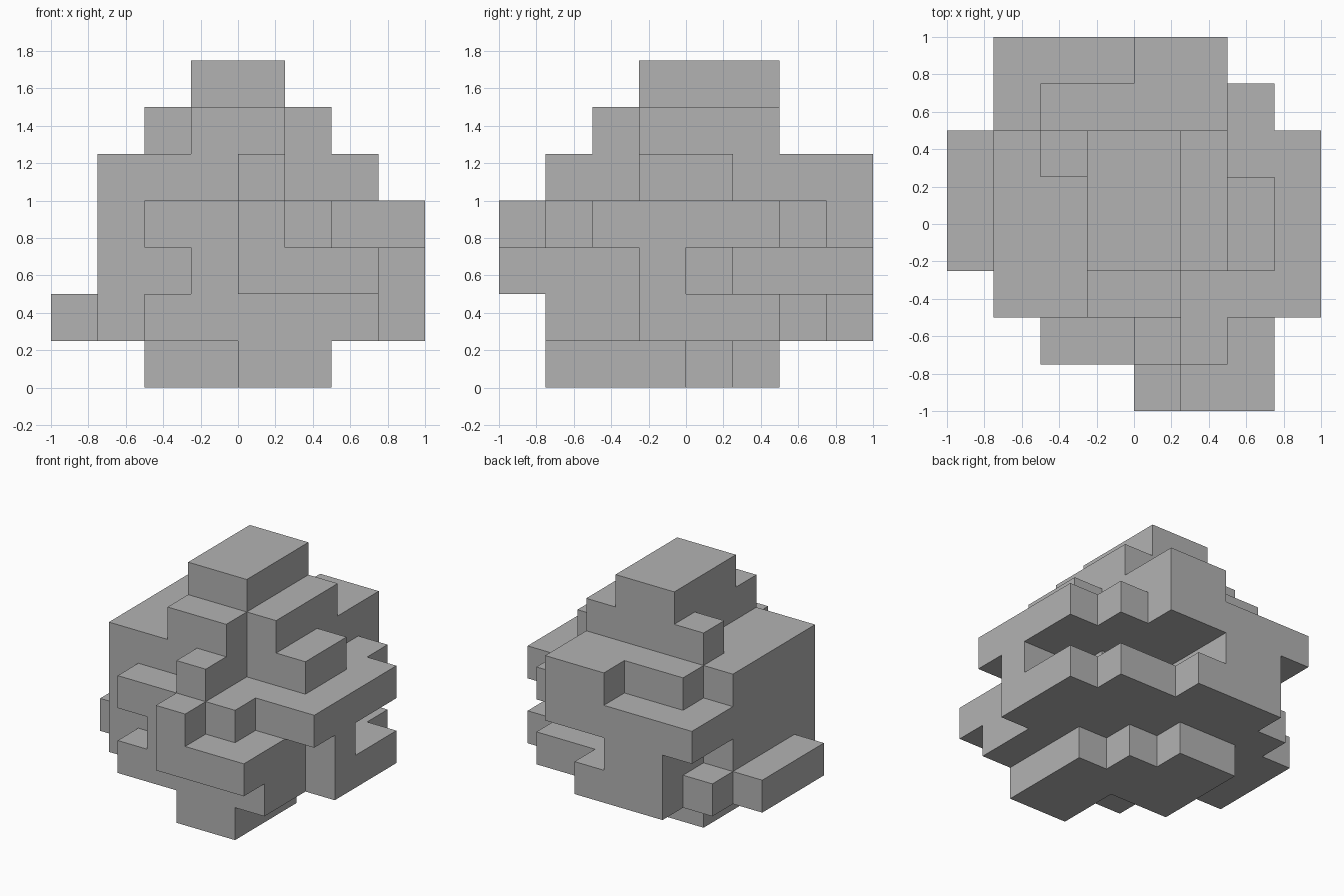
import bpy
import bmesh
import math
from mathutils import Vector

CELL = 0.25
ORIGIN = Vector((-1, -1, 0))

cube = bpy.data.objects.get("Cube")
if cube:
    bpy.data.objects.remove(cube, do_unlink=True)

# Plain grey material
grey = bpy.data.materials.new("plain_grey")
grey.use_nodes = True
colour = (0.45, 0.45, 0.45, 1)
grey.diffuse_color = colour
for node in grey.node_tree.nodes:
    if node.type == 'BSDF_PRINCIPLED':
        node.inputs["Base Color"].default_value = colour

# Each tier is one cell high: blocks as (x start, x end, y start, y end) in cells
foot = [(4, 6, 1, 4), (2, 4, 3, 6), (4, 5, 4, 5)]
base = [(2, 7, 1, 2), (1, 7, 2, 7), (0, 8, 3, 6), (2, 5, 7, 8)]
waist = [(4, 7, 0, 2), (3, 4, 1, 2), (1, 7, 2, 3), (1, 8, 3, 4),
         (1, 6, 4, 5), (1, 4, 5, 6), (2, 4, 6, 8)]
ledge = [(4, 5, 0, 1), (2, 6, 1, 2), (1, 8, 2, 6), (1, 7, 6, 7), (1, 6, 7, 8)]
shoulder = [(4, 5, 1, 2), (1, 5, 2, 3), (1, 7, 3, 5), (1, 6, 5, 6),
            (2, 6, 6, 7), (4, 6, 7, 8)]
neck = [(3, 5, 2, 3), (3, 6, 3, 6), (2, 3, 5, 6)]
crown = [(3, 5, 3, 6)]

# Solid cells of all the tiers
filled = set()
for level, tier in enumerate((foot, base, waist, ledge, shoulder, neck, crown)):
    for left, right, front, back in tier:
        for x in range(left, right):
            for y in range(front, back):
                filled.add((x, y, level))


def cell_side(bm, corner_at, cell, axis, step):
    """Add one outward-facing square on the given side of a cell."""
    normal, u = Vector((0, 0, 0)), Vector((0, 0, 0))
    normal[axis] = step
    u[(axis + 1) % 3] = 1
    v = normal.cross(u)
    middle = Vector(cell) + Vector((0.5, 0.5, 0.5)) + normal / 2
    corners = []
    for a, b in ((-1, -1), (1, -1), (1, 1), (-1, 1)):
        point = middle + (u * a + v * b) / 2
        key = tuple(round(c) for c in point)
        if key not in corner_at:
            corner_at[key] = bm.verts.new(ORIGIN + Vector(key) * CELL)
        corners.append(corner_at[key])
    bm.faces.new(corners)


# Outer skin only: a side is made where the neighbouring cell is empty
bm = bmesh.new()
corner_at = {}
for cell in sorted(filled):
    for axis in range(3):
        for step in (-1, 1):
            neighbour = list(cell)
            neighbour[axis] += step
            if tuple(neighbour) not in filled:
                cell_side(bm, corner_at, cell, axis, step)

# Merge the flush squares into large flat faces
bmesh.ops.dissolve_limit(bm, angle_limit=math.radians(1),
                         verts=bm.verts[:], edges=bm.edges[:])

mesh = bpy.data.meshes.new("stepped_block")
bm.to_mesh(mesh)
bm.free()
mesh.materials.append(grey)
block = bpy.data.objects.new("stepped_block", mesh)
bpy.context.collection.objects.link(block)
